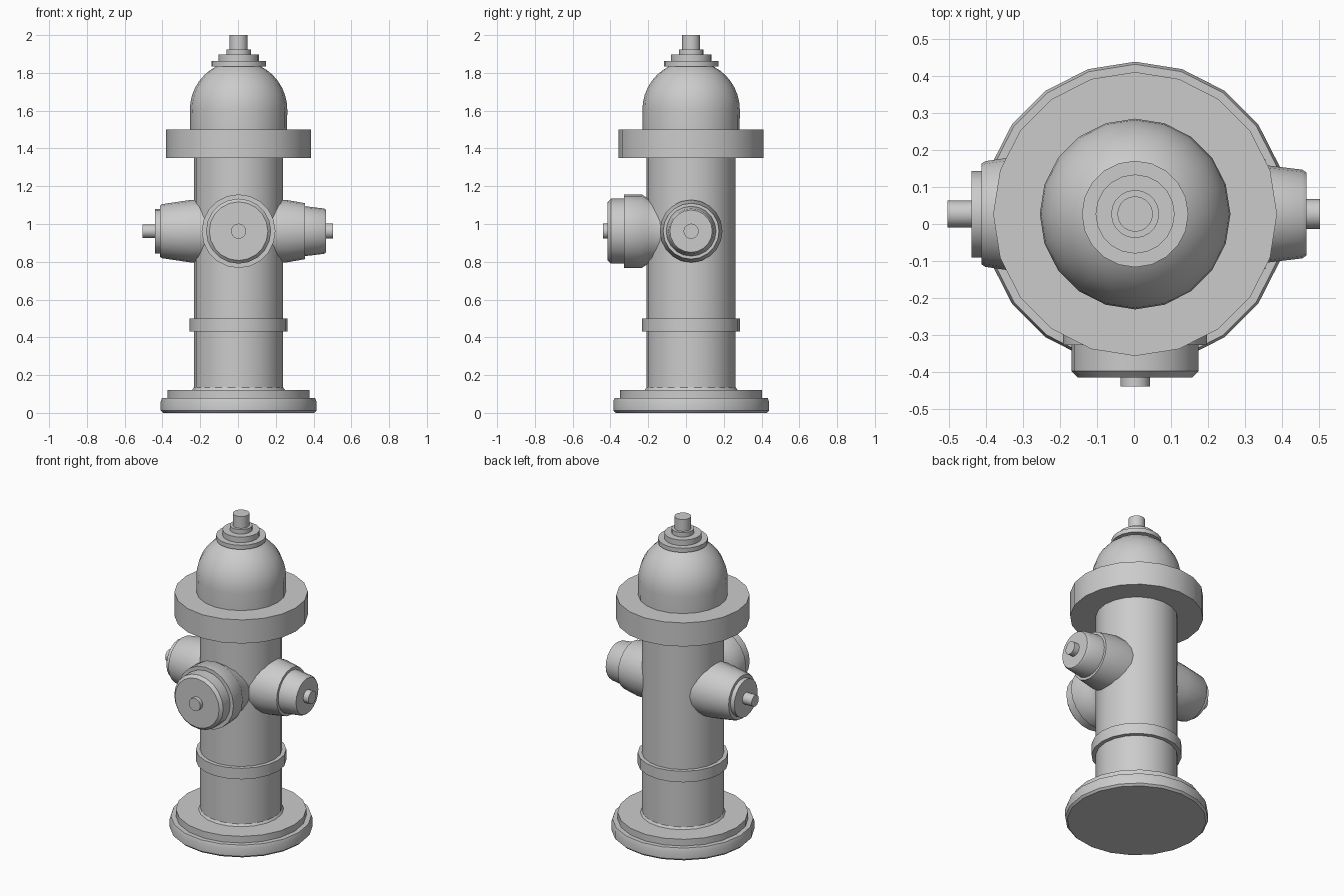
import bpy, bmesh, math
from mathutils import Vector, Matrix

if "Cube" in bpy.data.objects:
    bpy.data.objects.remove(bpy.data.objects["Cube"])

SIDES = 20
CX, CY, CAP_Z = 0.003, 0.027, 0.962


def lathe(name, profile, axis=(0, 0, 1), origin=(CX, CY, 0), bottom=False, top=False, bevel=0.006):
    """Turn (radius, height) points around an axis; soften the hard edges."""
    bm = bmesh.new()
    rings = []
    for r, h in profile:
        ring = []
        for i in range(SIDES):
            a = 2 * math.pi * i / SIDES
            ring.append(bm.verts.new((r * math.cos(a), r * math.sin(a), h)))
        rings.append(ring)
    for lo, hi in zip(rings, rings[1:]):
        for i in range(SIDES):
            j = (i + 1) % SIDES
            bm.faces.new((lo[i], lo[j], hi[j], hi[i]))
    if bottom:
        bm.faces.new(rings[0][::-1])
    if top:
        bm.faces.new(rings[-1])
    hard = [e for e in bm.edges if e.is_manifold and e.calc_face_angle(0) > math.radians(40)]
    if hard and bevel:
        bmesh.ops.bevel(bm, geom=hard, offset=bevel, segments=2, profile=0.5,
                        affect='EDGES', clamp_overlap=True)
    rot = Vector(axis).to_track_quat('Z', 'Y').to_matrix().to_4x4()
    bm.transform(Matrix.Translation(origin) @ rot)
    mesh = bpy.data.meshes.new(name)
    bm.to_mesh(mesh)
    bm.free()
    ob = bpy.data.objects.new(name, mesh)
    bpy.context.collection.objects.link(ob)
    bpy.ops.object.select_all(action='DESELECT')
    ob.select_set(True)
    bpy.context.view_layer.objects.active = ob
    bpy.ops.object.shade_smooth_by_angle(angle=math.radians(35))
    return ob


# Stepped foot flange
lathe("base_flange", [(0.40, 0), (0.412, 0.012), (0.412, 0.06), (0.405, 0.08),
                      (0.376, 0.08), (0.376, 0.122), (0.245, 0.122), (0.236, 0.135)], bottom=True)

# Barrel with its raised band
lathe("barrel", [(0.236, 0.135), (0.236, 0.43), (0.26, 0.43), (0.26, 0.50),
                 (0.236, 0.50), (0.236, 1.35)])

# Wide collar under the bonnet
lathe("collar", [(0.236, 1.35), (0.384, 1.35), (0.384, 1.50), (0.257, 1.50)])

# Domed bonnet
dome = [(0.257, 1.50)]
for k in range(8):
    a = math.radians(63) * k / 7
    dome.append((0.258 * math.cos(a), 1.605 + 0.258 * math.sin(a)))
lathe("bonnet", dome)

# Stacked finial and operating nut
lathe("top_nut", [(0.117, 1.835), (0.144, 1.835), (0.144, 1.862), (0.107, 1.862), (0.107, 1.897),
                  (0.065, 1.897), (0.065, 1.925), (0.048, 1.925), (0.048, 2.0)], top=True, bevel=0.004)

# Large front outlet (heights measured outward from the barrel axis)
lathe("front_outlet", [(0.172, 0.16), (0.178, 0.235), (0.195, 0.262), (0.195, 0.355), (0.172, 0.355),
                       (0.172, 0.425), (0.155, 0.442), (0.04, 0.442), (0.04, 0.467)],
      axis=(0, -1, 0), origin=(CX, CY, CAP_Z), top=True)

# Left side outlet
lathe("left_outlet", [(0.166, 0.15), (0.166, 0.25), (0.143, 0.405), (0.136, 0.416), (0.117, 0.416),
                      (0.117, 0.443), (0.036, 0.443), (0.036, 0.508)],
      axis=(-1, 0, 0), origin=(CX, CY, CAP_Z), top=True)

# Right side outlet
lathe("right_outlet", [(0.166, 0.15), (0.166, 0.25), (0.148, 0.353), (0.132, 0.353), (0.12, 0.452),
                       (0.112, 0.464), (0.04, 0.464), (0.04, 0.50)],
      axis=(1, 0, 0), origin=(CX, CY, CAP_Z), top=True)
